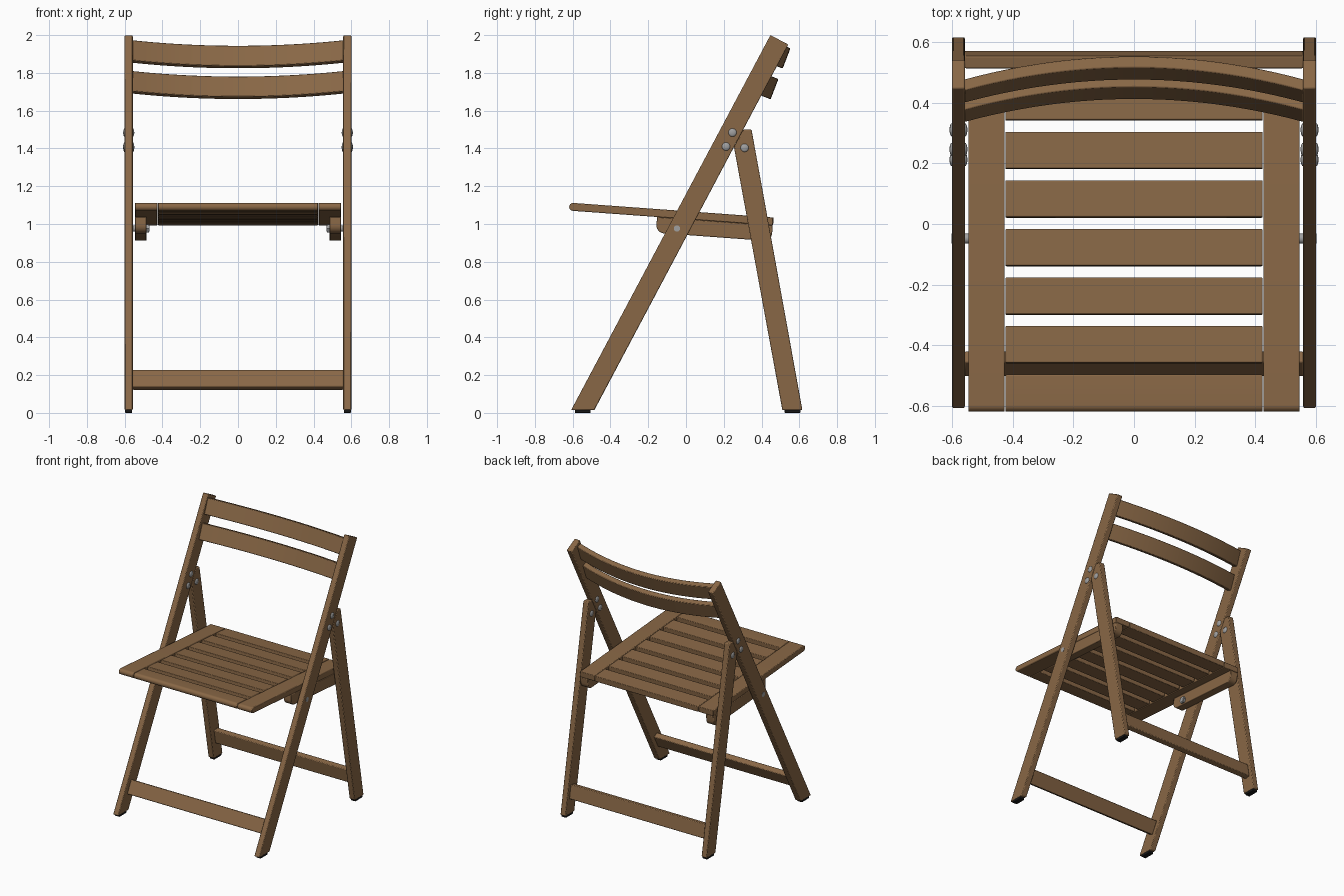
import bpy, bmesh, math
from mathutils import Vector

if "Cube" in bpy.data.objects:
    bpy.data.objects.remove(bpy.data.objects["Cube"])


def material(name, rgb):
    m = bpy.data.materials.new(name)
    m.diffuse_color = (*rgb, 1)
    m.use_nodes = True
    m.node_tree.nodes["Principled BSDF"].inputs["Base Color"].default_value = m.diffuse_color
    return m


WOOD = material("brown wood", (0.25, 0.137, 0.061))
STEEL = material("grey steel", (0.35, 0.35, 0.35))
RUBBER = material("black rubber", (0.008, 0.008, 0.008))


def finish(name, bm, mat, bevel=0.0):
    bmesh.ops.recalc_face_normals(bm, faces=bm.faces)
    me = bpy.data.meshes.new(name)
    bm.to_mesh(me)
    bm.free()
    me.materials.append(mat)
    ob = bpy.data.objects.new(name, me)
    bpy.context.collection.objects.link(ob)
    if bevel:
        b = ob.modifiers.new("soft edges", "BEVEL")
        b.width, b.segments, b.limit_method = bevel, 2, "ANGLE"
        b.angle_limit = math.radians(40)
    bpy.ops.object.select_all(action="DESELECT")
    bpy.context.view_layer.objects.active = ob
    ob.select_set(True)
    bpy.ops.object.shade_smooth_by_angle(angle=math.radians(35))
    return ob


def prism(name, profile, x0, x1, mat=WOOD, bevel=0.005, steps=1, bow=None):
    """Sweep a (y, z) profile along x; bow(x) gives an optional (dy, dz) shift."""
    bm = bmesh.new()
    rings = []
    for i in range(steps + 1):
        x = x0 + (x1 - x0) * i / steps
        dy, dz = bow(x) if bow else (0, 0)
        rings.append([bm.verts.new((x, y + dy, z + dz)) for y, z in profile])
    n = len(profile)
    for a, b in zip(rings, rings[1:]):
        for k in range(n):
            bm.faces.new((a[k], a[(k + 1) % n], b[(k + 1) % n], b[k]))
    bm.faces.new(rings[0])
    bm.faces.new(rings[-1])
    return finish(name, bm, mat, bevel)


def tilted_rect(cy, cz, height, thick, angle):
    """Rectangle in the yz plane; its long side leans by angle from vertical."""
    s, c = math.sin(angle), math.cos(angle)
    return [(cy + h * s + t * c, cz + h * c - t * s)
            for h, t in ((-height / 2, -thick / 2), (-height / 2, thick / 2),
                         (height / 2, thick / 2), (height / 2, -thick / 2))]


def arc(cu, cv, r, a0, a1, n=8):
    return [(cu + r * math.cos(math.radians(a0 + (a1 - a0) * i / n)),
             cv + r * math.sin(math.radians(a0 + (a1 - a0) * i / n))) for i in range(n + 1)]


# Seat coordinates: u runs back along the seat, v down from its top face
SLOPE = math.atan(0.0728)


def seat(points):
    s, c = math.sin(SLOPE), math.cos(SLOPE)
    return [(-0.617 + u * c - v * s, 1.113 - u * s - v * c) for u, v in points]


def cylinder(name, x0, x1, y, z, r, mat, sides=16, bevel=0.0):
    ring = [(y + r * math.cos(2 * math.pi * k / sides), z + r * math.sin(2 * math.pi * k / sides))
            for k in range(sides)]
    return prism(name, ring, x0, x1, mat, bevel)


def dome(name, x, y, z, r, depth):
    bm = bmesh.new()
    bmesh.ops.create_uvsphere(bm, u_segments=12, v_segments=8, radius=r)
    for v in bm.verts:
        v.co = Vector((x + v.co.z * depth / r, y + v.co.x, z + v.co.y))
    return finish(name, bm, STEEL)


front_profile = [(-0.608, 0.015), (-0.485, 0.015), (0.542, 1.95), (0.447, 2.0)]
rear_profile = [(0.51, 0.015), (0.616, 0.015), (0.347, 1.5), (0.303, 1.5), (0.254, 1.407)]
T = 0.042                                    # seat thickness
rail_profile = (arc(0.51, T + 0.042, 0.042, 180, 90, 6) + arc(1.04, T + 0.042, 0.042, 90, 0, 6)
                + [(1.082, T), (0.468, T)])
nose = arc(T / 2, T / 2, T / 2, 270, 90, 10)  # rounded front edge of the seat

for side, sx in (("right", 1), ("left", -1)):
    # Legs with rubber feet
    prism(side + "_front_leg", front_profile, sx * 0.557, sx * 0.6)
    prism(side + "_rear_leg", rear_profile, sx * 0.557, sx * 0.6)
    for part, y0, y1 in (("front", -0.588, -0.505), ("rear", 0.522, 0.606)):
        prism(f"{side}_{part}_foot_pad", [(y0, 0), (y1, 0), (y1, 0.018), (y0, 0.018)],
              sx * 0.56, sx * 0.597, RUBBER, 0.003)
    # Hinge bolts, domed on both faces of the legs
    for y, z in ((0.246, 1.484), (0.212, 1.41), (0.31, 1.403)):
        for x in (0.6, 0.557):
            dome(side + "_hinge_bolt", sx * x, y, z, 0.022, 0.008)
    # Seat side plank, support rail and pivot pin
    prism(side + "_seat_plank", seat(nose + [(1.082, T), (1.082, 0)]),
          sx * 0.426, sx * 0.546, bevel=0.004)
    prism(side + "_seat_rail", seat(rail_profile), sx * 0.484, sx * 0.546, bevel=0.004)
    cylinder(side + "_pivot_pin", sx * 0.468, sx * 0.602, -0.048, 0.976, 0.017, STEEL)
    cylinder(side + "_pivot_nut", sx * 0.47, sx * 0.486, -0.048, 0.976, 0.025, STEEL, 6)

# Seat slats, the first with a rounded front edge
for i in range(7):
    u0 = i * 0.1605
    u1 = u0 + 0.121
    outline = nose + [(u1, T), (u1, 0)] if i == 0 else [(u0, 0), (u0, T), (u1, T), (u1, 0)]
    prism("seat_slat", seat(outline), -0.424, 0.424, bevel=0.004)

# Cross bars between the legs
prism("front_cross_bar", tilted_rect(-0.461, 0.175, 0.102, 0.042, math.radians(28)), -0.558, 0.558)
prism("rear_cross_bar", tilted_rect(0.542, 0.175, 0.102, 0.042, math.radians(-10.3)), -0.558, 0.558)

# Bowed back slats
LEAN = math.radians(21)


def back_bow(x):
    d = -0.08 * (x / 0.555) ** 2
    return d * math.cos(LEAN), -d * math.sin(LEAN)


for name, y, z in (("upper_back_slat", 0.514, 1.884), ("lower_back_slat", 0.45, 1.721)):
    prism(name, tilted_rect(y, z, 0.115, 0.04, LEAN), -0.558, 0.558, bevel=0.004,
          steps=24, bow=back_bow)
